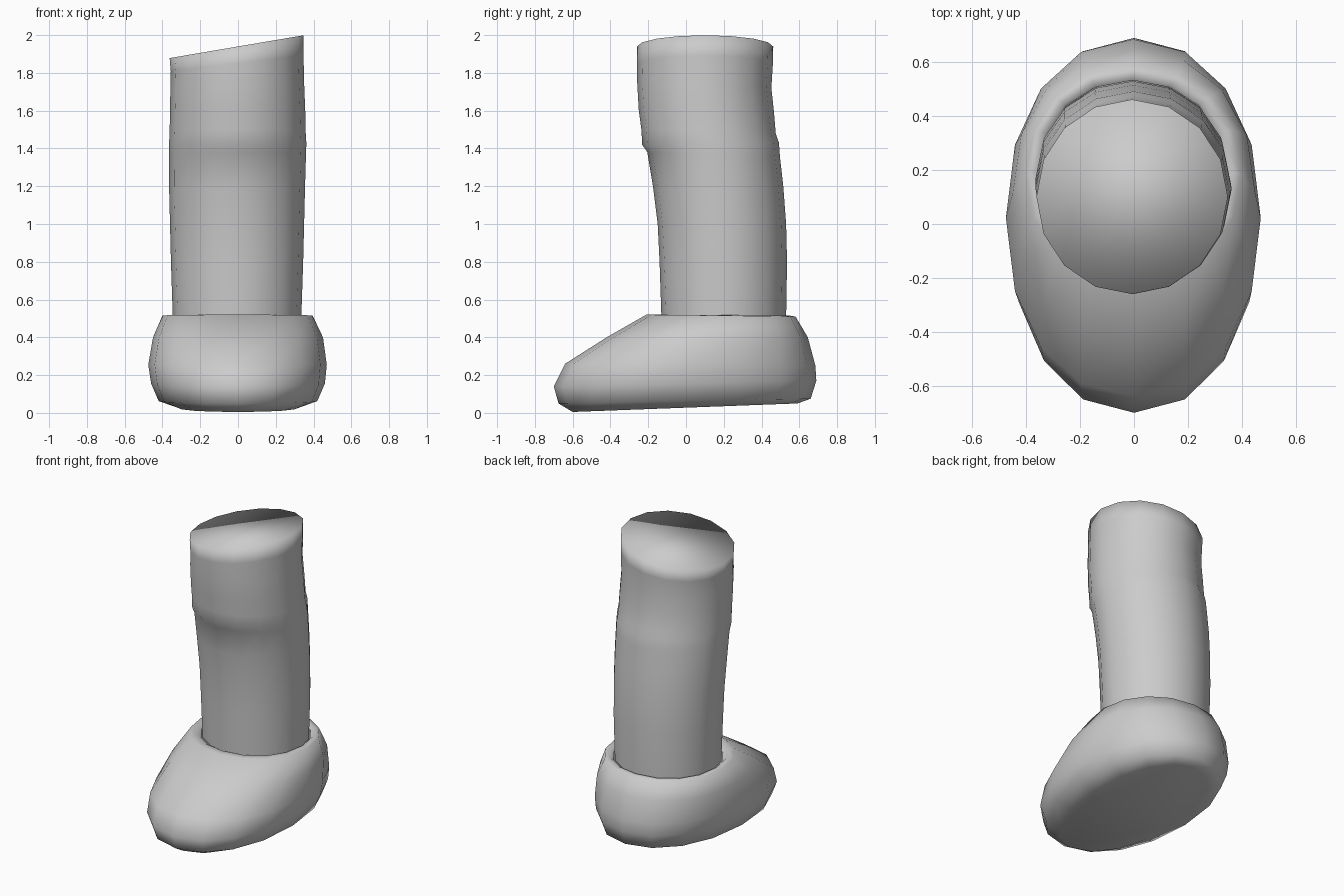
import bpy, bmesh
from math import sin, cos, pi

SIDES = 16


def ring(bm, x0, x1, yf, yb, zf, zb, xtilt=0.0, power=1.0):
    """Oval ring of vertices; zf/zb are heights at the front and back, xtilt leans it sideways."""
    verts = []
    for i in range(SIDES):
        a = 2 * pi * i / SIDES
        c, s = cos(a), sin(a)
        c = abs(c) ** power * (1 if c > 0 else -1)
        s = abs(s) ** power * (1 if s > 0 else -1)
        x = (x0 + x1) / 2 + (x1 - x0) / 2 * c
        y = (yf + yb) / 2 + (yb - yf) / 2 * s
        z = zf + (zb - zf) * (s + 1) / 2 + xtilt * x
        verts.append(bm.verts.new((x, y, z)))
    return verts


def loft(name, rings, cap_bottom=False, cap_top=False, power=1.0):
    bm = bmesh.new()
    loops = [ring(bm, *r, power=power) for r in rings]
    for lo, hi in zip(loops, loops[1:]):
        for i in range(SIDES):
            j = (i + 1) % SIDES
            bm.faces.new((lo[i], lo[j], hi[j], hi[i]))
    if cap_bottom:
        bm.faces.new(loops[0][::-1])
    if cap_top:
        bm.faces.new(loops[-1])
    for f in bm.faces:
        f.smooth = True
    mesh = bpy.data.meshes.new(name)
    bm.to_mesh(mesh)
    bm.free()
    obj = bpy.data.objects.new(name, mesh)
    bpy.context.collection.objects.link(obj)
    return obj


# Shoe: slanted sole, bulging sides, sloped toe, rim folded in to the leg
loft("shoe", [
    (-0.32, 0.32, -0.60, 0.59, 0.005, 0.05),
    (-0.42, 0.42, -0.675, 0.66, 0.05, 0.075),
    (-0.46, 0.46, -0.70, 0.69, 0.14, 0.17),
    (-0.475, 0.47, -0.64, 0.685, 0.26, 0.25),
    (-0.45, 0.45, -0.42, 0.645, 0.40, 0.40),
    (-0.40, 0.395, -0.21, 0.58, 0.52, 0.51),
    (-0.365, 0.355, -0.16, 0.55, 0.52, 0.515),
    (-0.345, 0.335, -0.13, 0.53, 0.50, 0.50),
], cap_bottom=True, power=0.93)

# Leg: slightly bent at the knee with small folds, slanted flat top
loft("leg", [
    (-0.345, 0.335, -0.13, 0.53, 0.50, 0.50),
    (-0.355, 0.345, -0.14, 0.535, 0.80, 0.80),
    (-0.36, 0.35, -0.15, 0.53, 1.00, 1.00),
    (-0.365, 0.355, -0.175, 0.515, 1.20, 1.20),
    (-0.365, 0.36, -0.205, 0.497, 1.38, 1.36),
    (-0.365, 0.362, -0.232, 0.492, 1.42, 1.43),
    (-0.362, 0.358, -0.236, 0.475, 1.50, 1.48),
    (-0.360, 0.356, -0.25, 0.465, 1.60, 1.60),
    (-0.358, 0.350, -0.258, 0.452, 1.74, 1.72, 0.05),
    (-0.356, 0.347, -0.26, 0.460, 1.85, 1.85, 0.12),
    (-0.362, 0.348, -0.26, 0.462, 1.94, 1.94, 0.17),
], cap_top=True)
